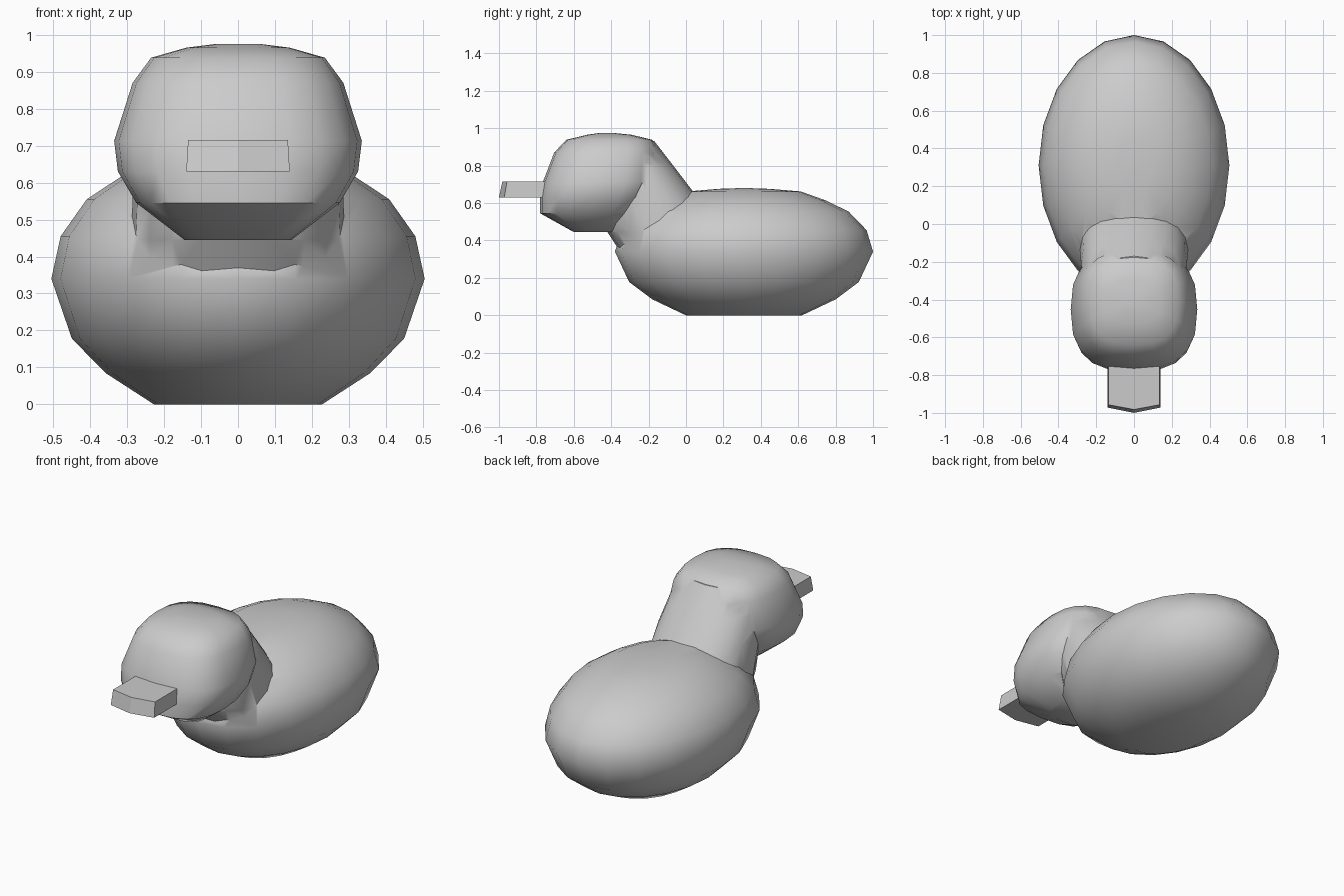
import bpy, bmesh
from math import sin, cos, pi

if "Cube" in bpy.data.objects:
    bpy.data.objects.remove(bpy.data.objects["Cube"])


def loft(name, rings, segments, power=2.0):
    """Closed stack of horizontal rings: (z, front y, back y, half width)."""
    bm = bmesh.new()
    loops = []
    for z, front, back, width in rings:
        mid, half = (front + back) / 2, (back - front) / 2
        loop = []
        for i in range(segments):
            a = 2 * pi * i / segments + pi / 2
            c, s = cos(a), sin(a)
            x = abs(c) ** (2 / power) * (1 if c >= 0 else -1) * width
            y = abs(s) ** (2 / power) * (1 if s >= 0 else -1) * half
            loop.append(bm.verts.new((x, mid + y, z)))
        loops.append(loop)
    for low, high in zip(loops, loops[1:]):
        for i in range(segments):
            j = (i + 1) % segments
            bm.faces.new((low[i], low[j], high[j], high[i]))
    bm.faces.new(loops[0][::-1])
    bm.faces.new(loops[-1])
    bmesh.ops.recalc_face_normals(bm, faces=bm.faces)
    return finish(name, bm)


def finish(name, bm):
    mesh = bpy.data.meshes.new(name)
    bm.to_mesh(mesh)
    bm.free()
    obj = bpy.data.objects.new(name, mesh)
    bpy.context.collection.objects.link(obj)
    return obj


def select(obj):
    bpy.ops.object.select_all(action='DESELECT')
    obj.select_set(True)
    bpy.context.view_layer.objects.active = obj


# Body: egg-like ellipsoid with a flat base
profile = [(0, 0.45), (0.085, 0.71), (0.178, 0.89), (0.34, 1), (0.455, 0.95),
           (0.555, 0.81), (0.615, 0.63), (0.662, 0.44), (0.676, 0.2), (0.68, 0.03)]
body = loft("body", [(z, 0.31 - 0.69 * s, 0.31 + 0.69 * s, 0.505 * s)
                     for z, s in profile], 20)

# Head: rounded box with a narrow chin
head = loft("head", [
    (0.445, -0.60, -0.36, 0.145),
    (0.545, -0.78, -0.24, 0.275),
    (0.63, -0.78, -0.18, 0.325),
    (0.713, -0.765, -0.14, 0.335),
    (0.87, -0.705, -0.14, 0.285),
    (0.938, -0.64, -0.18, 0.235),
    (0.965, -0.53, -0.29, 0.14),
    (0.975, -0.46, -0.39, 0.06)], 20, 2.7)

# Neck: leans from the back of the head down into the body
neck = loft("neck", [
    (0.25, -0.32, 0.25, 0.24),
    (0.36, -0.365, 0.24, 0.285),
    (0.445, -0.42, 0.20, 0.29),
    (0.665, -0.46, 0.035, 0.28),
    (0.80, -0.50, -0.068, 0.26),
    (0.932, -0.56, -0.17, 0.20)], 20, 2.2)

# Merge neck and head into one skin with the body
for part in (neck, head):
    select(body)
    mod = body.modifiers.new("merge", 'BOOLEAN')
    mod.operation = 'UNION'
    mod.solver = 'EXACT'
    mod.object = part
    bpy.ops.object.modifier_apply(modifier=mod.name)
    bpy.data.objects.remove(part, do_unlink=True)
body.name = "body_and_head"
select(body)
bpy.ops.object.shade_smooth_by_angle(angle=0.8)

# Beak: flat slab with a shallow pointed, sloping front
bm = bmesh.new()
layers = []
for z, w, side_y, tip_y in ((0.63, 0.14, -0.972, -1.0), (0.715, 0.135, -0.957, -0.982)):
    outline = [(-w, -0.74), (-w, side_y), (0, tip_y), (w, side_y), (w, -0.74)]
    layers.append([bm.verts.new((x, y, z)) for x, y in outline])
bottom, top = layers
bm.faces.new(bottom[::-1])
bm.faces.new(top)
for i in range(5):
    j = (i + 1) % 5
    bm.faces.new((bottom[i], bottom[j], top[j], top[i]))
bmesh.ops.recalc_face_normals(bm, faces=bm.faces)
finish("beak", bm)
